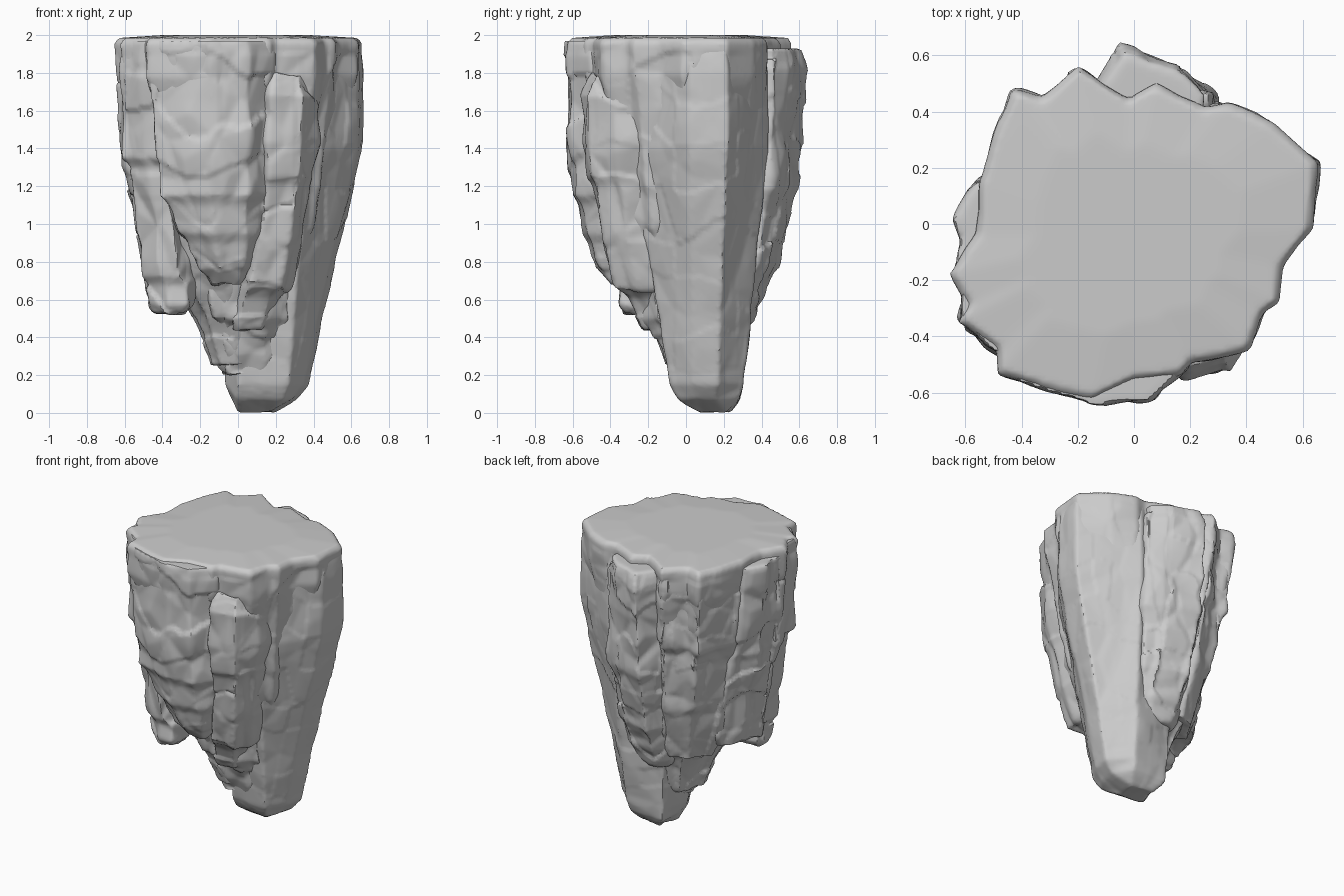
import bpy, bmesh
from mathutils import Vector, noise


def rough(p, seed, amount):
    # Broad dents, angular chips and horizontal ledges
    q = p + Vector((seed, seed * 2.3, seed * 0.7))
    broad = noise.noise(q * 2.6)
    chips = noise.voronoi(Vector((q.x * 4.5, q.y * 4.5, q.z * 3.2)))[0]
    ledge = noise.cell(Vector((q.x * 3, q.y * 3, q.z * 4 + broad)))
    return amount * (0.8 * broad + 1.3 * (chips[1] - chips[0]) - 0.5
                     + 0.35 * ledge)


def column(name, top, bottom, levels, seed, amount=0.03):
    """Loft from top outline to bottom outline; level = (z, blend, scale)."""
    bm = bmesh.new()
    rings = []
    for z, t, s in levels:
        pts = [Vector(a) + (Vector(b) - Vector(a)) * t for a, b in zip(top, bottom)]
        c = sum(pts, Vector((0, 0))) / len(pts)
        rings.append([bm.verts.new((*(c + (p - c) * s), z)) for p in pts])
    n = len(top)
    for a, b in zip(rings, rings[1:]):
        for i in range(n):
            j = (i + 1) % n
            bm.faces.new((a[i], a[j], b[j], b[i]))
    bm.faces.new(rings[0])
    bm.faces.new(rings[-1])
    bmesh.ops.triangulate(bm, faces=bm.faces[:])
    bmesh.ops.recalc_face_normals(bm, faces=bm.faces[:])
    mesh = bpy.data.meshes.new(name)
    bm.to_mesh(mesh)
    bm.free()
    ob = bpy.data.objects.new(name, mesh)
    bpy.context.collection.objects.link(ob)
    bpy.ops.object.select_all(action='DESELECT')
    ob.select_set(True)
    bpy.context.view_layer.objects.active = ob
    rm = ob.modifiers.new("remesh", 'REMESH')
    rm.mode = 'VOXEL'
    rm.voxel_size = 0.016
    bpy.ops.object.modifier_apply(modifier=rm.name)
    me = ob.data
    normals = [v.normal.copy() for v in me.vertices]
    for v, nrm in zip(me.vertices, normals):
        d = rough(v.co, seed, amount)
        if v.co.z > 1.9:
            nrm.z = 0
            d *= 0.5
        v.co += nrm * d
        v.co.z = min(max(v.co.z, 0.0), 2.0)
    sm = ob.modifiers.new("soften", 'SMOOTH')
    sm.factor, sm.iterations = 0.5, 1
    bpy.ops.object.modifier_apply(modifier=sm.name)
    bpy.ops.object.shade_smooth_by_angle(angle=0.7)
    return ob


# Flat-topped cap and the tapering core hidden behind the columns
cap = [(.66, .22), (.64, -.02), (.53, -.15), (.52, -.28), (.46, -.32),
       (.41, -.45), (.20, -.49), (.17, -.54), (0, -.56), (-.15, -.63),
       (-.49, -.54), (-.49, -.45), (-.63, -.35), (-.59, -.29), (-.66, -.18),
       (-.56, -.04), (-.55, .15), (-.50, .32), (-.43, .48), (-.33, .45),
       (-.20, .57), (-.02, .45), (.08, .50), (.25, .42), (.34, .43), (.50, .36)]
low = [(x * .38 + .04, y * .38 + .07) for x, y in cap]
column("rock_core", cap, low,
       [(2.0, 0, .6), (1.985, 0, .96), (1.96, 0, 1), (1.78, .02, 1),
        (1.65, .08, .98), (1.2, .26, .97), (.8, .58, 1), (.45, .95, 1),
        (.25, 1, .75)], 1.0, .02)

# Tall flat-sided spine reaching the ground
column("main_spine",
       [(.67, .22), (.30, .44), (-.10, .36), (-.22, -.1), (.05, -.32),
        (.38, -.31), (.64, .02)],
       [(.38, .17), (.25, .31), (-.03, .30), (-.07, .08), (.0, -.07),
        (.27, -.09), (.35, .03)],
       [(1.95, 0, .96), (1.8, 0, 1), (1.4, .02, 1), (.5, .75, 1),
        (.15, 1, 1), (.07, 1.2, 1), (0, 1.6, .8)], 2.2, .01)

# Front slabs
column("front_slab",
       [(.20, -.50), (.06, -.63), (-.15, -.65), (-.48, -.54), (-.46, -.2), (.15, -.2)],
       [(.08, -.38), (.04, -.46), (-.10, -.48), (-.22, -.42), (-.22, -.1), (.05, -.1)],
       [(1.97, 0, .97), (1.88, 0, 1), (1.5, .1, 1), (1.15, .22, 1), (1.1, .36, .98),
        (.95, .56, 1), (.9, .76, 1), (.76, 1, 1), (.67, 1.1, .65)], 3.1)
column("front_right_slab",
       [(.43, -.38), (.35, -.54), (.17, -.55), (.11, -.45), (.12, -.1), (.42, -.1)],
       [(.19, -.18), (.15, -.27), (.0, -.28), (-.05, -.22), (-.05, 0), (.2, 0)],
       [(1.8, 0, .72), (1.68, 0, 1), (1.25, .1, 1), (1.2, .18, 1), (.9, .38, 1),
        (.82, .48, 1), (.66, .65, 1.03), (.6, .85, 1), (.5, 1, 1), (.43, 1.05, .75)], 4.7)
column("lower_front_slab",
       [(.28, -.24), (.1, -.38), (-.22, -.36), (-.28, -.1), (-.15, .15), (.2, .15)],
       [(.26, -.04), (.15, -.1), (-.05, -.1), (-.12, .0), (-.07, .15), (.2, .15)],
       [(1.1, 0, 1), (.72, .3, 1), (.5, .5, 1), (.46, .7, 1), (.3, .9, 1),
        (.24, 1, 1), (.2, 1, .85)], 5.4)

# Left-hand slabs
column("left_front_slab",
       [(-.43, -.50), (-.52, -.44), (-.63, -.34), (-.63, -.15), (-.35, -.1), (-.3, -.4)],
       [(-.26, -.36), (-.38, -.37), (-.48, -.28), (-.48, -.12), (-.28, -.05), (-.22, -.2)],
       [(1.97, 0, .95), (1.85, 0, 1), (1.35, .12, 1), (1.3, .35, 1), (.9, .6, 1.02),
        (.72, .75, 1), (.68, 1, 1), (.57, 1, .95), (.53, 1, .7)], 6.6)
column("left_outer_slab",
       [(-.62, -.25), (-.66, -.17), (-.62, -.06), (-.65, .02), (-.56, .17), (-.3, .2), (-.3, -.2)],
       [(-.49, -.2), (-.52, -.12), (-.52, -.04), (-.49, .05), (-.38, .19), (-.2, .2), (-.2, -.15)],
       [(1.93, 0, .93), (1.8, 0, 1), (1.55, .1, 1), (1.3, .25, 1), (1.26, .4, .98),
        (.95, .8, 1), (.72, 1, 1), (.62, 1, .8)], 7.3)

# Back slabs
column("back_left_slab",
       [(0, .44), (-.2, .555), (-.33, .45), (-.43, .47), (-.55, .15), (-.3, .05), (0, .1)],
       [(.0, .34), (-.12, .38), (-.18, .35), (-.25, .32), (-.35, .13), (-.2, 0), (.0, .05)],
       [(1.96, 0, .98), (1.85, 0, 1), (1.4, .16, 1), (1.36, .26, .99), (.95, .6, 1),
        (.9, .72, .98), (.65, 1, 1), (.55, 1, .8)], 8.9)
column("back_slab",
       [(.30, .47), (.20, .56), (-.06, .65), (-.16, .5), (-.1, .2), (.28, .2)],
       [(.2, .30), (.14, .34), (-.02, .37), (-.1, .3), (-.08, .1), (.2, .1)],
       [(1.93, 0, .8), (1.82, 0, .97), (1.6, .0, 1), (1.2, .18, 1), (1.15, .25, 1),
        (.78, .5, 1), (.72, .65, 1), (.6, .8, 1), (.52, 1, 1), (.48, 1, .8)], 9.5)
